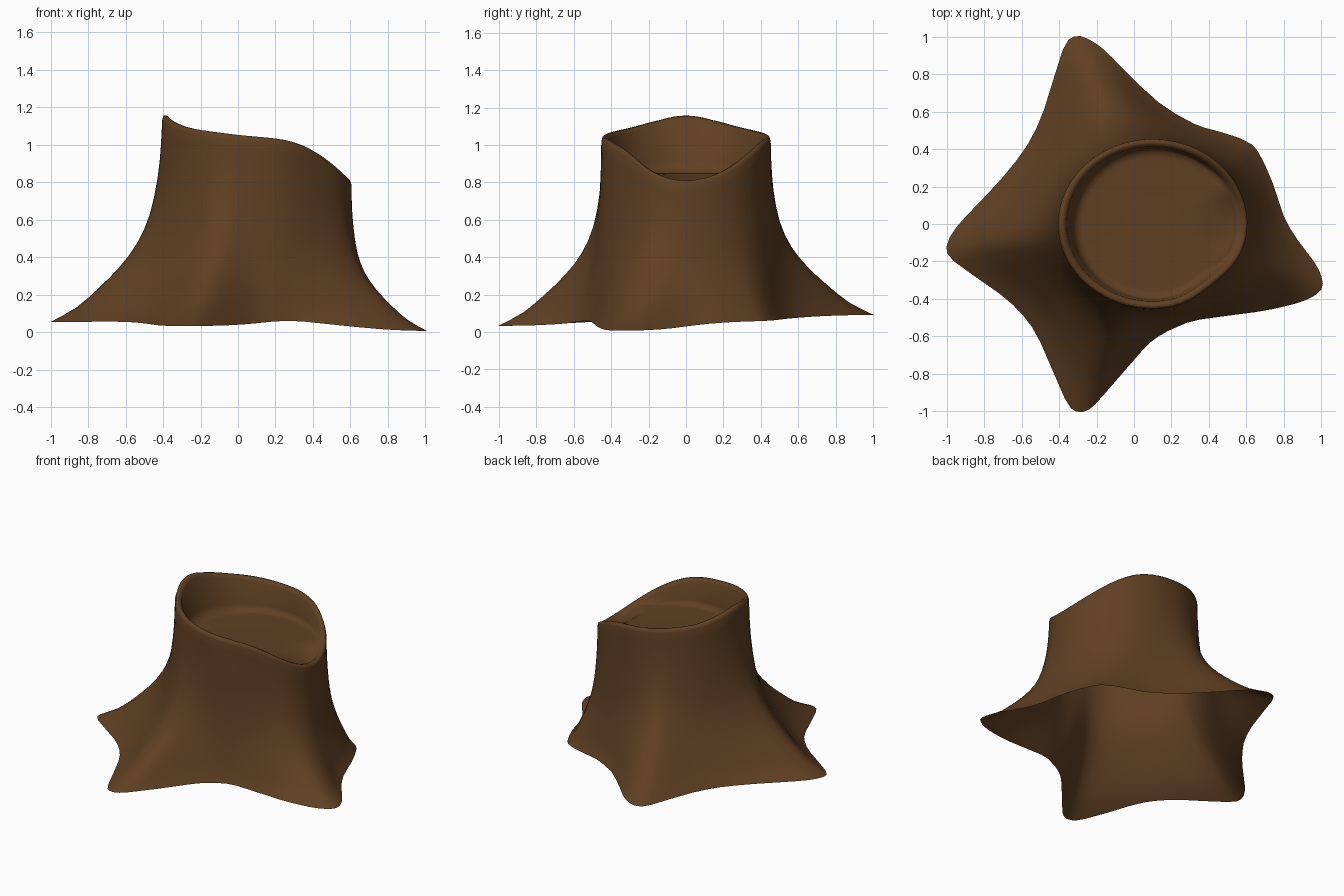
import bpy, bmesh, math

if "Cube" in bpy.data.objects:
    bpy.data.objects.remove(bpy.data.objects["Cube"])

CX = 0.1  # trunk axis in x

# Outline of the roots on the ground (closed, counter-clockwise from the right root)
BASE = [(1, -.28), (.96, -.2), (.87, -.08), (.8, .04), (.74, .22), (.66, .39), (.6, .44), (.53, .47),
        (.43, .5), (.32, .535), (.13, .65), (-.06, .83), (-.16, .93), (-.25, .99), (-.32, 1), (-.38, .93),
        (-.48, .61), (-.57, .42), (-.7, .25), (-.84, .1), (-.95, -.02), (-1, -.12), (-.96, -.2),
        (-.72, -.37), (-.59, -.49), (-.5, -.63), (-.37, -.93), (-.31, -1), (-.24, -.99), (-.16, -.91),
        (.04, -.68), (.13, -.6), (.24, -.545), (.35, -.51), (.65, -.47), (.8, -.44), (.92, -.405), (1, -.35)]
# Height of the ground edge by angle round the trunk (degrees)
EDGE = [(-70, .066), (-19, -.006), (10, .05), (40, .06), (80, .075), (112, .097), (150, .07), (186, .052),
        (215, .06), (248, .024), (290, .07), (341, -.006), (370, .05)]
# Height of the broken rim along x
RIM = [(-.405, 1.157), (-.37, 1.122), (-.3, 1.095), (-.2, 1.078), (0, 1.052), (.2, 1.035), (.3, 1.018),
       (.4, .975), (.5, .908), (.57, .845), (.605, .81)]
# Flare of the trunk: (share of height, share of root spread)
FLARE = [(0, 1), (.07, .77), (.17, .56), (.27, .38), (.38, .23), (.52, .115), (.7, .042), (.85, .012), (.98, 0)]


def lookup(table, v):
    v = min(max(v, table[0][0]), table[-1][0])
    for (a, fa), (b, fb) in zip(table, table[1:]):
        if v <= b:
            return fa + (fb - fa) * (v - a) / (b - a)


def smooth_lookup(table, v, r):
    """Running average of the table, narrowing to nothing at its ends."""
    r = max(0, min(r, v - table[0][0], table[-1][0] - v))
    return sum(lookup(table, v + r * k / 4) for k in range(-4, 5)) / 9


def catmull(p0, p1, p2, p3, t):
    return tuple(.5 * (2 * b + (c - a) * t + (2 * a - 5 * b + 4 * c - d) * t * t
                       + (3 * b - a - 3 * c + d) * t ** 3) for a, b, c, d in zip(p0, p1, p2, p3))


n = len(BASE)
outline = [(catmull(BASE[i - 1], BASE[i], BASE[(i + 1) % n], BASE[(i + 2) % n], t), (i + t) / n)
           for i in range(n) for t in (0, .5)]
# Rounded flare curve
m = len(FLARE) - 1
flare = [catmull(FLARE[max(i - 1, 0)], FLARE[i], FLARE[i + 1], FLARE[min(i + 2, m)], t)
         for i in range(m) for t in (0, .5)] + [FLARE[-1]]


def stump_column(base, share):
    """Points from the ground edge up the bark, over the rim and in to the cut wood."""
    bx, by = base
    ang = math.degrees(math.atan2(by, bx - CX))
    if ang < -19:
        ang += 360
    if share > .9 and ang < 100:
        ang += 360
    if share < .1 and ang > 300:
        ang -= 360
    edge = smooth_lookup(EDGE, ang, 14)
    # spread each root's ridge out as it climbs to the rim
    deg = .55 * ang + .45 * (share * 360 - 18)
    a = math.radians(deg)
    a = math.atan2(math.sin(a) / .453, math.cos(a) / .505)
    dent = 1 - .05 * math.exp(-(((deg + 45 + 180) % 360 - 180) / 20) ** 2)
    rx, ry = .505 * math.cos(a) * dent, .453 * math.sin(a) * dent
    tx, ty = CX + rx, ry
    top = smooth_lookup(RIM, tx, .06)
    pts = [(tx + (bx - tx) * f, ty + (by - ty) * f, edge + (top - .005 - edge) * s) for s, f in flare]
    # rounded lip
    for k, drop in ((.985, 0), (.945, .002), (.91, .02)):
        pts.append((CX + rx * k, ry * k, top - drop))
    # inner wall and sunken floor
    floor = min(.85, top - .012)
    pts.append((CX + .005 + rx * .865, ry * .89, floor + .25 * max(0, top - floor - .05)))
    pts.append((CX + .01 + rx * .82, ry * .865, floor + .003))
    for k in (.77, .6, .3):
        pts.append((CX + .012 + rx * k, ry * k * 1.02, floor if k > .7 else .848))
    return pts


# Stump: an open-bottomed shell made of one column of faces after another
bm = bmesh.new()
cols = [[bm.verts.new(p) for p in stump_column(*q)] for q in outline]
hub = bm.verts.new((CX + .012, 0, .848))
for c, d in zip(cols, cols[1:] + cols[:1]):
    for j in range(len(c) - 1):
        bm.faces.new((c[j], d[j], d[j + 1], c[j + 1]))
    bm.faces.new((c[-1], d[-1], hub))
for f in bm.faces:
    f.smooth = True
mesh = bpy.data.meshes.new("tree_stump")
bm.to_mesh(mesh)
bm.free()

wood = bpy.data.materials.new("brown wood")
wood.diffuse_color = (.115, .05, .0165, 1)
wood.use_nodes = True
wood.node_tree.nodes["Principled BSDF"].inputs["Base Color"].default_value = wood.diffuse_color
mesh.materials.append(wood)
stump = bpy.data.objects.new("tree_stump", mesh)
bpy.context.collection.objects.link(stump)
